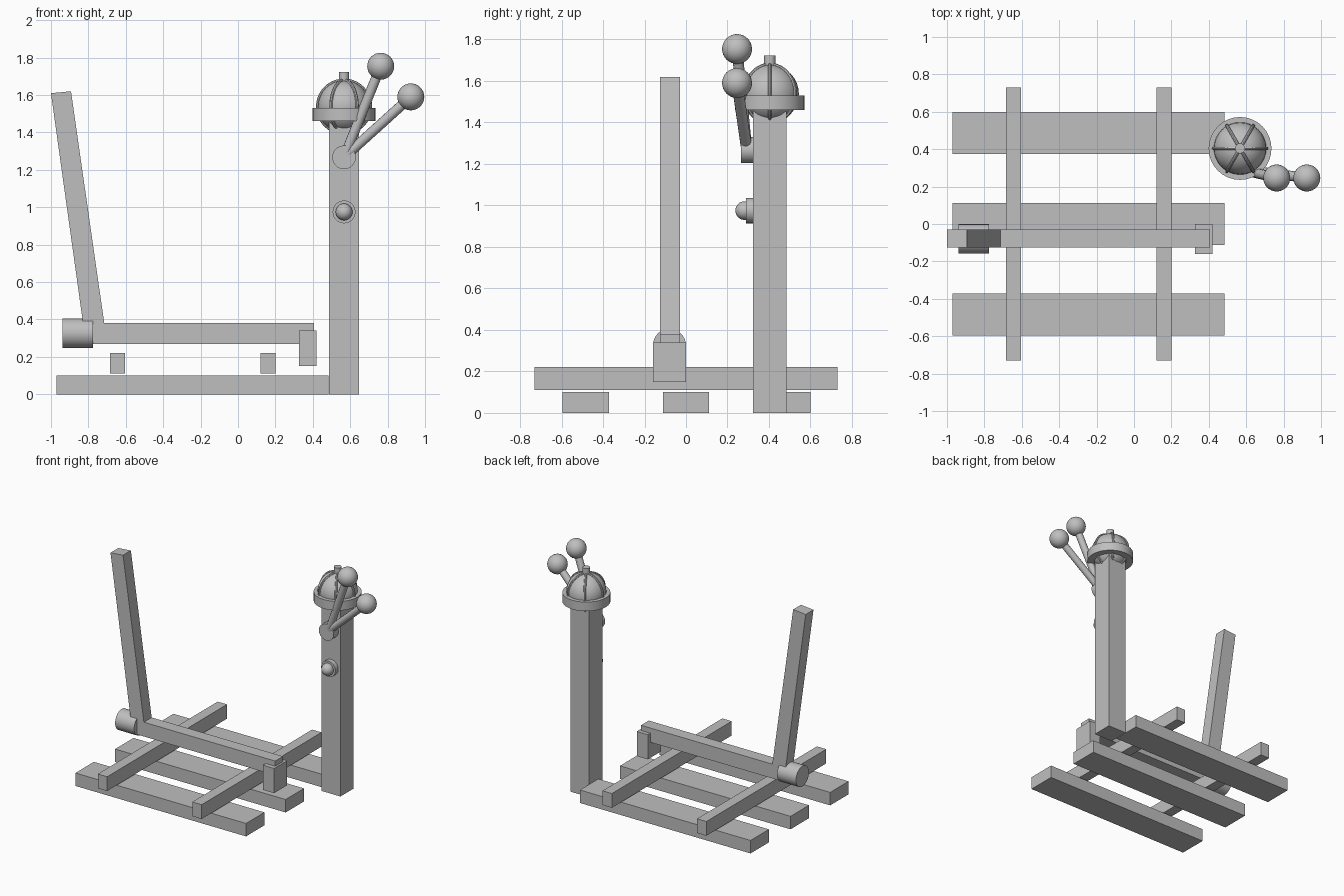
import bpy, bmesh, math
from mathutils import Vector

if "Cube" in bpy.data.objects:
    bpy.data.objects.remove(bpy.data.objects["Cube"], do_unlink=True)

grey = bpy.data.materials.new("plain grey")
grey.use_nodes = True
grey.diffuse_color = (0.52, 0.52, 0.52, 1)
grey.node_tree.nodes["Principled BSDF"].inputs["Base Color"].default_value = (0.52, 0.52, 0.52, 1)


def finish(name, smooth=False):
    ob = bpy.context.object
    ob.name = name
    ob.data.materials.append(grey)
    if smooth:
        bpy.ops.object.shade_smooth_by_angle(angle=math.radians(35))
    return ob


def box(name, x, y, z):
    """Box from (min, max) ranges."""
    bpy.ops.mesh.primitive_cube_add(size=1, location=[sum(r) / 2 for r in (x, y, z)])
    bpy.context.object.scale = [r[1] - r[0] for r in (x, y, z)]
    bpy.ops.object.transform_apply(location=False, rotation=False, scale=True)
    return finish(name)


def rod(name, a, b, radius, sides=32):
    """Cylinder between two points."""
    a, b = Vector(a), Vector(b)
    bpy.ops.mesh.primitive_cylinder_add(vertices=sides, radius=radius, depth=(b - a).length,
                                        location=(a + b) / 2)
    bpy.context.object.rotation_euler = (b - a).to_track_quat("Z", "Y").to_euler()
    return finish(name, True)


def ball(name, centre, radius):
    bpy.ops.mesh.primitive_uv_sphere_add(segments=32, ring_count=16, radius=radius, location=centre)
    return finish(name, True)


def extrude(name, points, y0, y1):
    """Extrude an x-z profile along y."""
    bm = bmesh.new()
    face = bm.faces.new([bm.verts.new((x, y0, z)) for x, z in points])
    side = bmesh.ops.extrude_face_region(bm, geom=[face])["geom"]
    moved = [v for v in side if isinstance(v, bmesh.types.BMVert)]
    bmesh.ops.translate(bm, verts=moved, vec=(0, y1 - y0, 0))
    bmesh.ops.recalc_face_normals(bm, faces=bm.faces)
    mesh = bpy.data.meshes.new(name)
    bm.to_mesh(mesh)
    bm.free()
    ob = bpy.data.objects.new(name, mesh)
    bpy.context.collection.objects.link(ob)
    bpy.context.view_layer.objects.active = ob
    return finish(name)


# Base planks and the two cross rails
for name, y in (("front", -0.483), ("middle", 0), ("back", 0.487)):
    box(name + "_plank", (-0.97, 0.485), (y - 0.112, y + 0.112), (0, 0.1))
for name, x in (("right", -0.645), ("left", 0.161)):
    box(name + "_rail", (x - 0.04, x + 0.04), (-0.73, 0.73), (0.11, 0.22))

# Barrier arm with its raised upright, hinge drum and end block
extrude("barrier_arm", [(-0.82, 0.27), (0.405, 0.27), (0.405, 0.38), (-0.715, 0.38),
                        (-0.893, 1.62), (-1, 1.61), (-0.83, 0.39)], -0.125, -0.03)
rod("hinge_drum", (-0.937, -0.08, 0.327), (-0.775, -0.08, 0.327), 0.079)
box("end_block", (0.325, 0.42), (-0.16, 0), (0.15, 0.34))

# Post
px, py = 0.567, 0.404
box("post", (px - 0.08, px + 0.08), (py - 0.08, py + 0.08), (0, 1.5))

# Caged lamp on the post
lamp_z = 1.538
ball("lamp_globe", (px, py, lamp_z), 0.14)
rod("lamp_collar", (px, py, 1.46), (px, py, 1.53), 0.168)
rod("lamp_cap", (px, py, 1.65), (px, py, 1.722), 0.027, 16)
for i in range(3):
    bpy.ops.mesh.primitive_torus_add(major_radius=0.141, minor_radius=0.009, major_segments=40,
                                     minor_segments=8, location=(px, py, lamp_z),
                                     rotation=(math.pi / 2, 0, i * math.pi / 3))
    finish("lamp_cage_hoop_%d" % (i + 1), True)

# Lever pivot and the two levers
pivot_z = 1.267
rod("lever_pivot", (px, 0.265, pivot_z), (px, py - 0.07, pivot_z), 0.063)
for name, x, z in (("upper", 0.763, 1.754), ("lower", 0.924, 1.59)):
    rod(name + "_lever", (px, 0.293, pivot_z), (x, 0.246, z), 0.027, 12)
    ball(name + "_lever_knob", (x, 0.246, z), 0.072)

# Push button
rod("button_base", (px, 0.29, 0.975), (px, py - 0.07, 0.975), 0.061)
ball("button", (px, 0.283, 0.975), 0.045)
